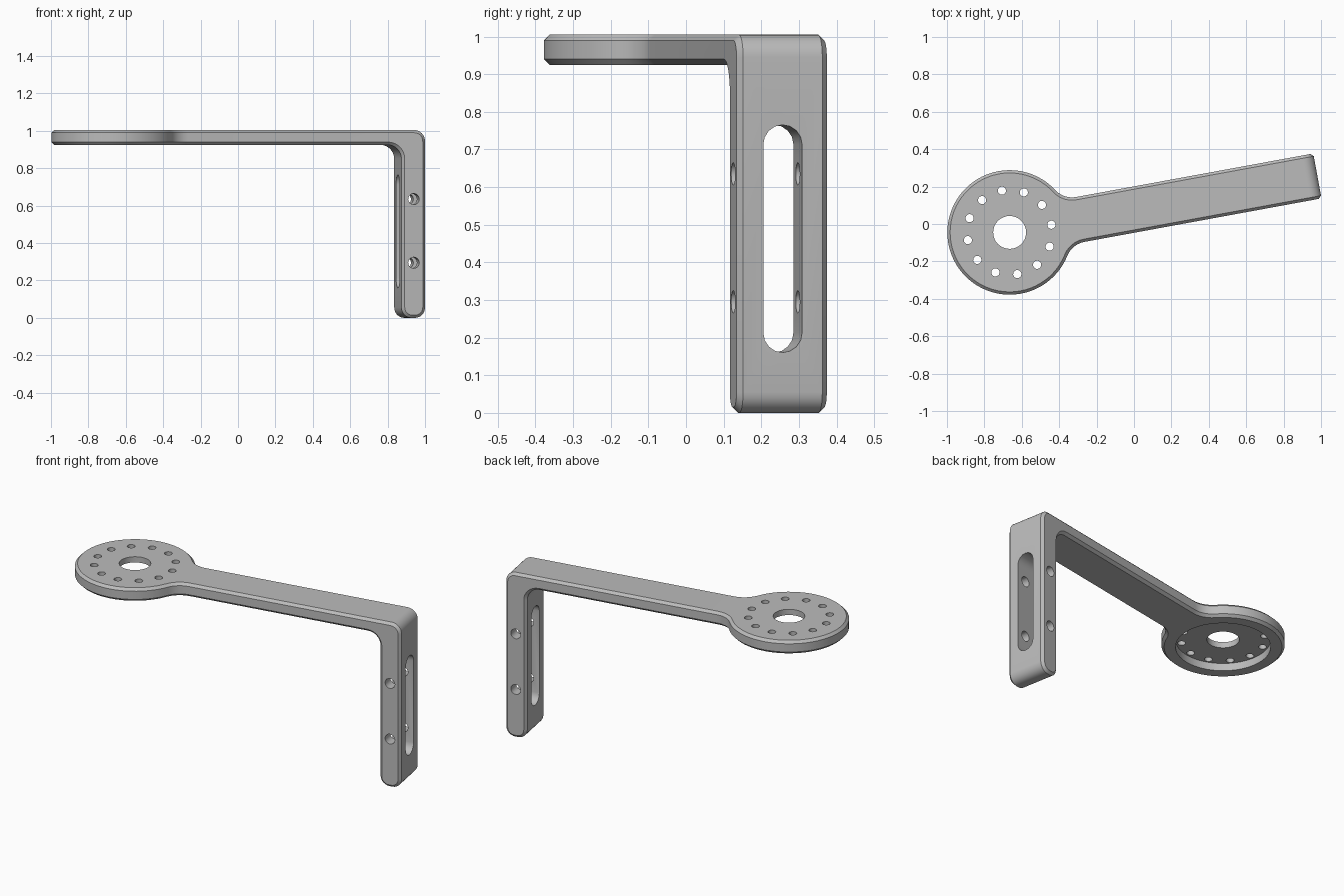
import bpy, bmesh
from math import sin, cos, pi, radians, sqrt, asin
from mathutils import Matrix, Vector

if "Cube" in bpy.data.objects:
    bpy.data.objects.remove(bpy.data.objects["Cube"])

DISC_R, ARM_W, NECK_R = 0.333, 0.122, 0.12
TOP, PLATE_Z, END, LEG_U = 1.005, 0.925, 1.673, 1.545
HOLE_U = (END + LEG_U) / 2


def arc(cx, cy, r, a0, a1, n):
    return [(cx + r * cos(a0 + (a1 - a0) * i / n),
             cy + r * sin(a0 + (a1 - a0) * i / n)) for i in range(n + 1)]


def circle(cx, cy, r, n):
    return arc(cx, cy, r, 0, 2 * pi, n)[:-1]


# Extrude a 2D outline along one axis
AXES = {"x": lambda a, b, h: (h, a, b),
        "y": lambda a, b, h: (a, h, b),
        "z": lambda a, b, h: (a, b, h)}


def prism(name, points, axis, lo, hi):
    bm = bmesh.new()
    rings = [[bm.verts.new(AXES[axis](a, b, h)) for a, b in points] for h in (lo, hi)]
    bm.faces.new(rings[0])
    bm.faces.new(rings[1])
    n = len(points)
    for i in range(n):
        j = (i + 1) % n
        bm.faces.new((rings[0][i], rings[0][j], rings[1][j], rings[1][i]))
    bmesh.ops.recalc_face_normals(bm, faces=bm.faces)
    mesh = bpy.data.meshes.new(name)
    bm.to_mesh(mesh)
    bm.free()
    obj = bpy.data.objects.new(name, mesh)
    bpy.context.collection.objects.link(obj)
    return obj


def apply(obj, mod):
    bpy.context.view_layer.objects.active = obj
    bpy.ops.object.modifier_apply(modifier=mod.name)


def boolean(obj, tool, operation):
    mod = obj.modifiers.new("cut", "BOOLEAN")
    mod.operation, mod.solver, mod.object = operation, "EXACT", tool
    apply(obj, mod)
    bpy.data.objects.remove(tool)


# Plan outline: disc, neck fillets and straight arm
neck_v = ARM_W + NECK_R
neck_u = sqrt((DISC_R + NECK_R) ** 2 - neck_v ** 2)
neck_a = asin(neck_v / (DISC_R + NECK_R))
plan = arc(0, 0, DISC_R, neck_a, 2 * pi - neck_a, 56)
plan += arc(neck_u, -neck_v, NECK_R, pi - neck_a, pi / 2, 6)[1:]
plan += [(END + 0.2, -ARM_W), (END + 0.2, ARM_W)]
plan += arc(neck_u, neck_v, NECK_R, -pi / 2, -pi + neck_a, 6)[:-1]

# Side profile: plate bent down into the leg
R_IN, R_OUT, R_END = 0.075, 0.06, 0.055
profile = [(-0.6, TOP), (-0.6, PLATE_Z)]
profile += arc(LEG_U - R_IN, PLATE_Z - R_IN, R_IN, pi / 2, 0, 8)
profile += arc(LEG_U + R_END, R_END, R_END, pi, 1.5 * pi, 6)
profile += arc(END - R_END, R_END, R_END, -pi / 2, 0, 6)
profile += arc(END - R_OUT, TOP - R_OUT, R_OUT, 0, pi / 2, 8)

bracket = prism("bracket", profile, "y", -0.5, 0.5)
boolean(bracket, prism("plan", plan, "z", -0.2, 1.2), "INTERSECT")

# Chamfer all round the sides
bevel = bracket.modifiers.new("chamfer", "BEVEL")
bevel.width, bevel.segments = 0.015, 1
bevel.limit_method, bevel.angle_limit = "ANGLE", radians(40)
bevel.use_clamp_overlap = False
apply(bracket, bevel)

# Recess under the disc, centre hole and ring of small holes
boolean(bracket, prism("recess", circle(0, 0, 0.257, 48), "z", 0.8, PLATE_Z + 0.045), "DIFFERENCE")
boolean(bracket, prism("bore", circle(0, 0, 0.088, 32), "z", 0.7, 1.3), "DIFFERENCE")
for i in range(12):
    a = i * pi / 6
    hole = circle(0.227 * cos(a), 0.227 * sin(a), 0.022, 16)
    boolean(bracket, prism("small_hole", hole, "z", 0.7, 1.3), "DIFFERENCE")

# Long slot through the leg
slot = arc(0, 0.713, 0.0525, 0, pi, 8) + arc(0, 0.213, 0.0525, pi, 2 * pi, 8)
boolean(bracket, prism("slot", slot, "x", 1.3, 1.9), "DIFFERENCE")

# Cross holes through the leg
for z in (0.295, 0.635):
    boolean(bracket, prism("cross_hole", circle(HOLE_U, z, 0.03, 16), "y", -0.4, 0.4), "DIFFERENCE")

# Swing the bracket into place
bracket.data.transform(Matrix.Translation(Vector((-0.665, -0.045, 0))) @ Matrix.Rotation(radians(10.4), 4, "Z"))

# Grey metal
grey = bpy.data.materials.new("grey_metal")
grey.use_nodes = True
colour = (0.5, 0.5, 0.5, 1)
grey.diffuse_color = colour
grey.node_tree.nodes["Principled BSDF"].inputs["Base Color"].default_value = colour
bracket.data.materials.clear()
bracket.data.materials.append(grey)
for face in bracket.data.polygons:
    face.material_index = 0

bpy.ops.object.select_all(action="DESELECT")
bracket.select_set(True)
bpy.context.view_layer.objects.active = bracket
bpy.ops.object.shade_smooth_by_angle(angle=radians(30))
